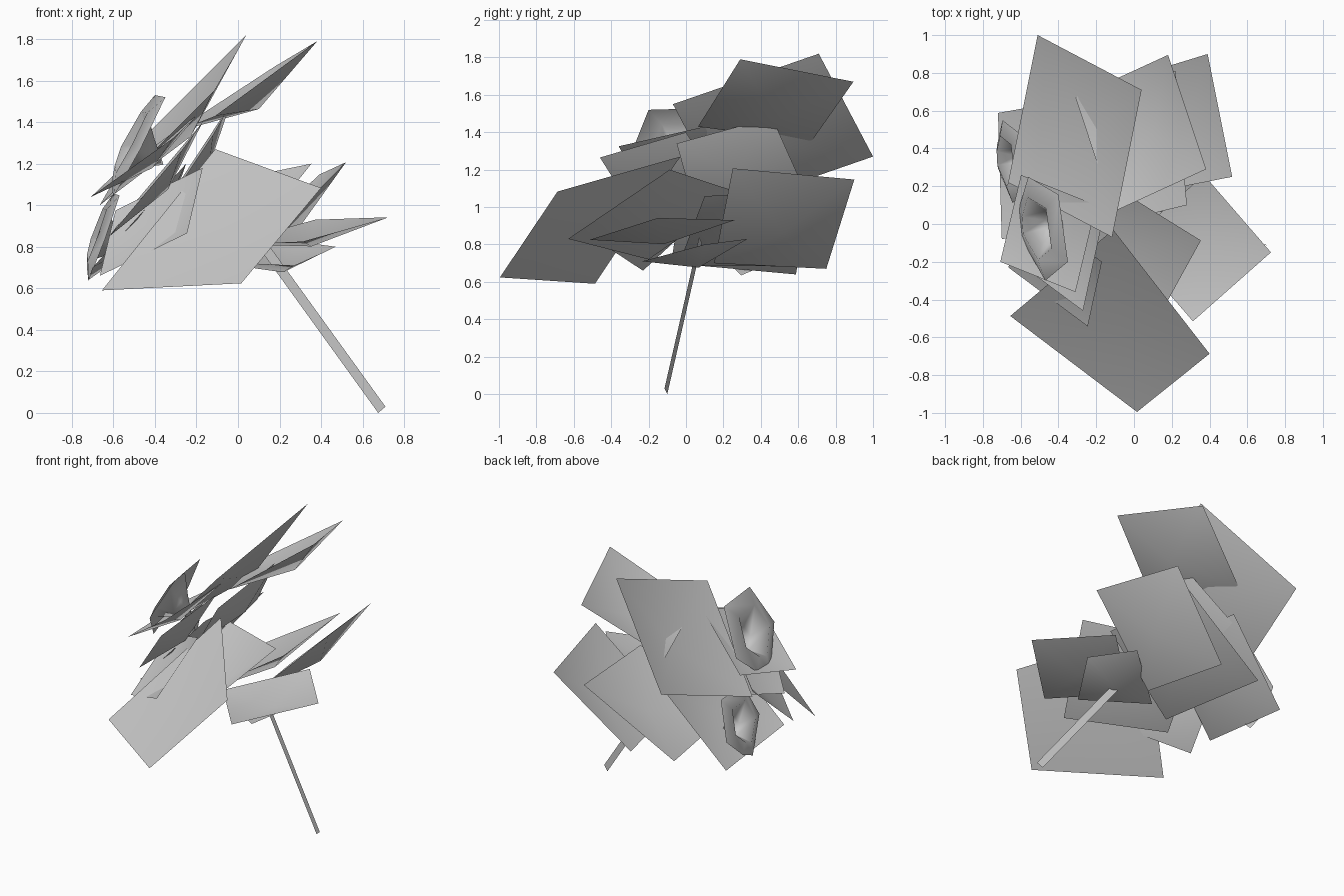
import bpy, bmesh
from mathutils import Vector

cube = bpy.data.objects.get("Cube")
if cube:
    bpy.data.objects.remove(cube, do_unlink=True)

# One plain grey for the whole plant
grey = bpy.data.materials.new("plain_grey")
grey.use_nodes = True
grey.diffuse_color = (0.59, 0.59, 0.59, 1)
bsdf = grey.node_tree.nodes["Principled BSDF"]
bsdf.inputs["Base Color"].default_value = (0.59, 0.59, 0.59, 1)
bsdf.inputs["Roughness"].default_value = 0.8


def finish(name, bm):
    mesh = bpy.data.meshes.new(name)
    bm.to_mesh(mesh)
    bm.free()
    mesh.materials.append(grey)
    obj = bpy.data.objects.new(name, mesh)
    bpy.context.collection.objects.link(obj)
    return obj


def leaf(name, a, b, c, d=None, cup=0.14, flip=False):
    """Four-cornered leaf, slightly cupped; without d it is a parallelogram."""
    a, b, c = Vector(a), Vector(b), Vector(c)
    d = Vector(d) if d else a + c - b
    corners = [a, b, c, d]
    normal = (c - a).cross(d - b).normalized()
    if normal.z < 0:
        corners.reverse()
        normal.negate()
    if flip:
        corners.reverse()
    size = ((b - a).length + (c - b).length) / 2
    bm = bmesh.new()
    rim = [bm.verts.new(p) for p in corners]
    middle = bm.verts.new((a + b + c + d) / 4 - normal * size * cup)
    for i in range(4):
        bm.faces.new((rim[i], rim[(i + 1) % 4], middle)).smooth = True
    return finish(name, bm)


def flower(name, rim, back):
    """Open flower: rim, raised ring, inner ring and recessed point."""
    bm = bmesh.new()
    rim = [Vector(p) for p in rim]
    centre = sum(rim, Vector()) / len(rim)
    back = Vector(back)
    rings = [[bm.verts.new(centre.lerp(p, scale) + back * depth) for p in rim]
             for scale, depth in ((1, 0), (0.6, -0.2), (0.28, 0.4))]
    tip = bm.verts.new(centre + back)
    for i in range(len(rim)):
        j = (i + 1) % len(rim)
        for out, inn in zip(rings, rings[1:]):
            bm.faces.new((out[i], out[j], inn[j], inn[i]))
        bm.faces.new((rings[-1][i], rings[-1][j], tip))
    bm.normal_update()
    if sum((f.normal for f in bm.faces), Vector()).dot(back) > 0:
        bmesh.ops.reverse_faces(bm, faces=bm.faces[:])
    for f in bm.faces:
        f.smooth = True
    return finish(name, bm)


# Upper leaves
leaf("top_leaf", (-0.51, 1.0, 1.27), (0.04, 0.71, 1.82), (-0.116, -0.07, 1.55))
leaf("upper_left_leaf", (0.18, 0.895, 1.67), (0.382, 0.29, 1.79),
     (-0.11, 0.064, 1.43), (-0.31, 0.67, 1.35), cup=0.18)
leaf("inner_leaf", (-0.04, 0.46, 1.48), (-0.29, 0.63, 1.1),
     (-0.36, 0.05, 0.98), (-0.12, -0.05, 1.34), flip=True)

# Right side leaves
leaf("right_upper_leaf", (-0.708, -0.2, 1.04), (-0.31, -0.36, 1.325),
     (-0.2, 0.1, 1.43))
leaf("right_middle_leaf", (-0.62, -0.2, 0.85), (-0.27, -0.46, 1.265),
     (-0.17, 0.0, 1.4))
leaf("right_lower_leaf", (-0.665, -0.23, 0.66), (-0.245, -0.542, 0.865),
     (-0.17, -0.2, 1.18))
leaf("right_back_leaf", (-0.72, 0.588, 0.64), (-0.70, -0.08, 0.70),
     (-0.25, 0.0, 1.2))

# Front, left and back leaves
leaf("front_leaf", (-0.655, -0.487, 0.59), (0.016, -0.995, 0.624),
     (0.40, -0.687, 1.083), (-0.11, -0.03, 1.27), cup=0.05)
leaf("middle_leaf", (-0.45, -0.2, 0.72), (0.055, -0.63, 0.83),
     (0.354, -0.087, 1.2), (-0.28, 0.305, 1.07))
leaf("back_leaf", (-0.42, 0.73, 0.68), (0.22, 0.81, 1.07),
     (0.28, 0.1, 1.06), (-0.3, -0.04, 0.69))
leaf("left_leaf", (0.312, -0.515, 0.825), (0.725, -0.15, 0.942),
     (0.37, 0.26, 0.93))
leaf("left_back_leaf", (0.39, 0.9, 1.147), (0.52, 0.25, 1.207),
     (0.01, 0.15, 0.7), (-0.1, 0.75, 0.67))
leaf("low_leaf", (0.47, 0.1, 0.8), (0.25, 0.33, 0.83),
     (-0.15, 0.0, 0.73), (0.27, -0.235, 0.71), cup=0.22)

# Two open flowers on the right side
rim = [(-0.40, 0.156, 1.53), (-0.35, -0.2, 1.52), (-0.47, -0.3, 1.27),
       (-0.6, -0.07, 1.04), (-0.61, 0.08, 1.1), (-0.56, 0.25, 1.25)]
flower("upper_flower", rim, (0.14, 0.02, -0.09))
lower_rim = [(x * 0.6 - 0.36, y * 0.8 + 0.35, z * 0.86 - 0.26) for x, y, z in rim]
flower("lower_flower", lower_rim, (0.14, 0.0, -0.06))

# Stem: a flat ribbon leaning up into the leaves
leaf("stem", (0.675, -0.1, 0.0), (0.71, -0.115, 0.03),
     (0.125, 0.07, 0.84), (0.09, 0.085, 0.81), cup=0)
